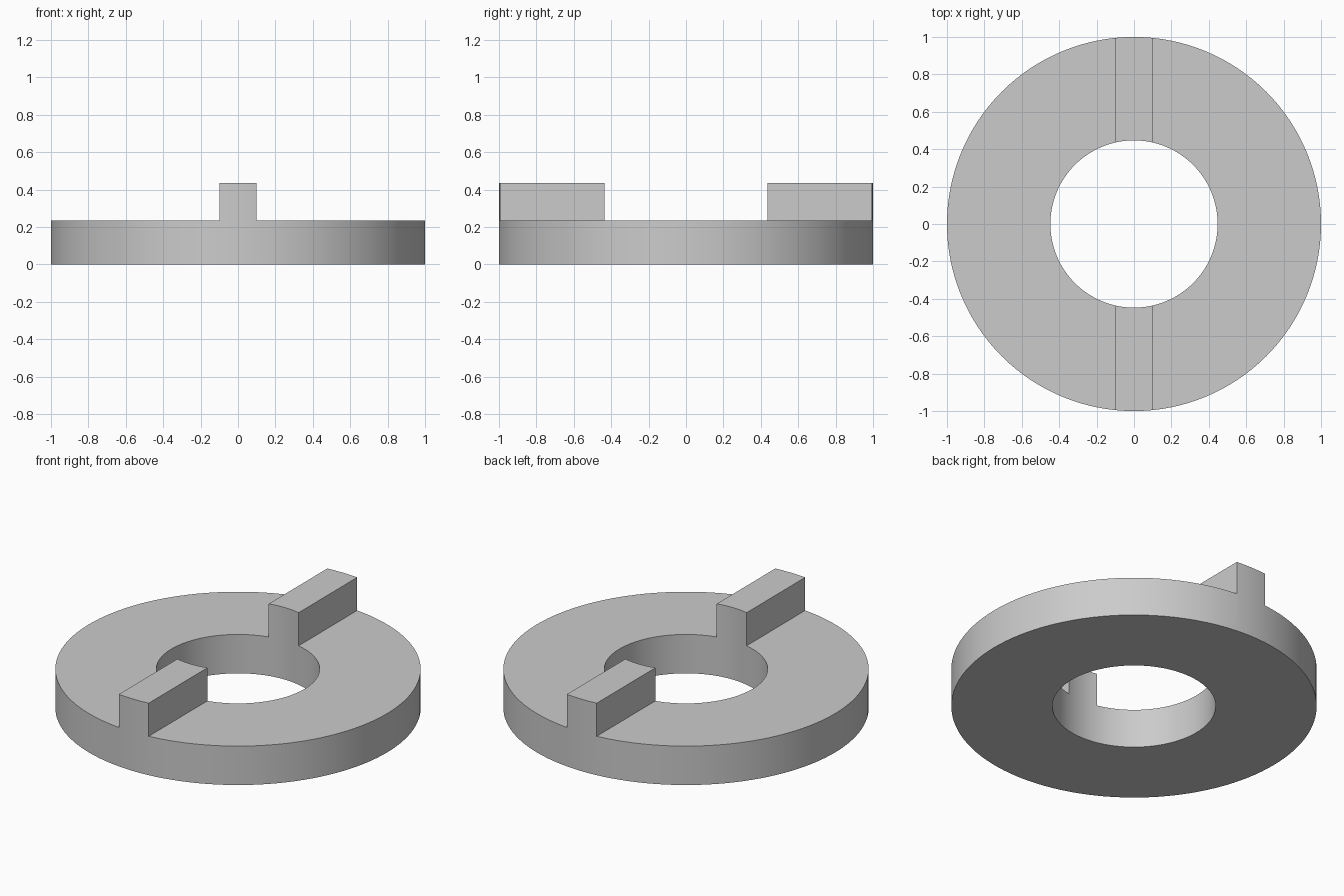
import bpy
import bmesh
from math import tau, radians
from mathutils import Matrix, Vector

OUTER, INNER = 1.0, 0.447
DISC_TOP, KEY_TOP = 0.235, 0.435
KEY_HALF = 0.1
SEGMENTS = 128

cube = bpy.data.objects.get("Cube")
if cube:
    bpy.data.objects.remove(cube, do_unlink=True)

grey = bpy.data.materials.new("plain grey")
grey.use_nodes = True
colour = (0.6, 0.6, 0.6, 1)
grey.diffuse_color = colour
grey.node_tree.nodes["Principled BSDF"].inputs["Base Color"].default_value = colour


def add_object(name, bm):
    bmesh.ops.recalc_face_normals(bm, faces=bm.faces)
    mesh = bpy.data.meshes.new(name)
    bm.to_mesh(mesh)
    bm.free()
    mesh.materials.append(grey)
    obj = bpy.data.objects.new(name, mesh)
    bpy.context.collection.objects.link(obj)
    return obj


# Ring at full key height, spun from a rectangular section
bm = bmesh.new()
section = [bm.verts.new((r, 0, z)) for r, z in
           ((INNER, 0), (OUTER, 0), (OUTER, KEY_TOP), (INNER, KEY_TOP))]
edges = [bm.edges.new((section[i], section[(i + 1) % 4])) for i in range(4)]
bmesh.ops.spin(bm, geom=section + edges, axis=(0, 0, 1), cent=(0, 0, 0),
               angle=tau, steps=SEGMENTS)
bmesh.ops.remove_doubles(bm, verts=bm.verts, dist=0.0001)
ring = add_object("keyed_ring", bm)

# Cut away both sides above the disc, leaving two keys flush with the walls
for side in (-1, 1):
    bm = bmesh.new()
    centre = Vector((side * (KEY_HALF + 1), 0, DISC_TOP + 0.5))
    bmesh.ops.create_cube(bm, size=1, matrix=Matrix.Translation(centre)
                          @ Matrix.Diagonal((2, 3, 1, 1)))
    cutter = add_object("key_cutter", bm)
    cutter.hide_render = True
    cut = ring.modifiers.new("cut", 'BOOLEAN')
    cut.operation = 'DIFFERENCE'
    cut.solver = 'EXACT'
    cut.object = cutter
    bpy.context.view_layer.objects.active = ring
    bpy.ops.object.modifier_apply(modifier=cut.name)
    bpy.data.objects.remove(cutter, do_unlink=True)

# Smooth round walls, crisp rims and key edges
bpy.ops.object.select_all(action='DESELECT')
ring.select_set(True)
bpy.context.view_layer.objects.active = ring
bpy.ops.object.shade_smooth_by_angle(angle=radians(30))
